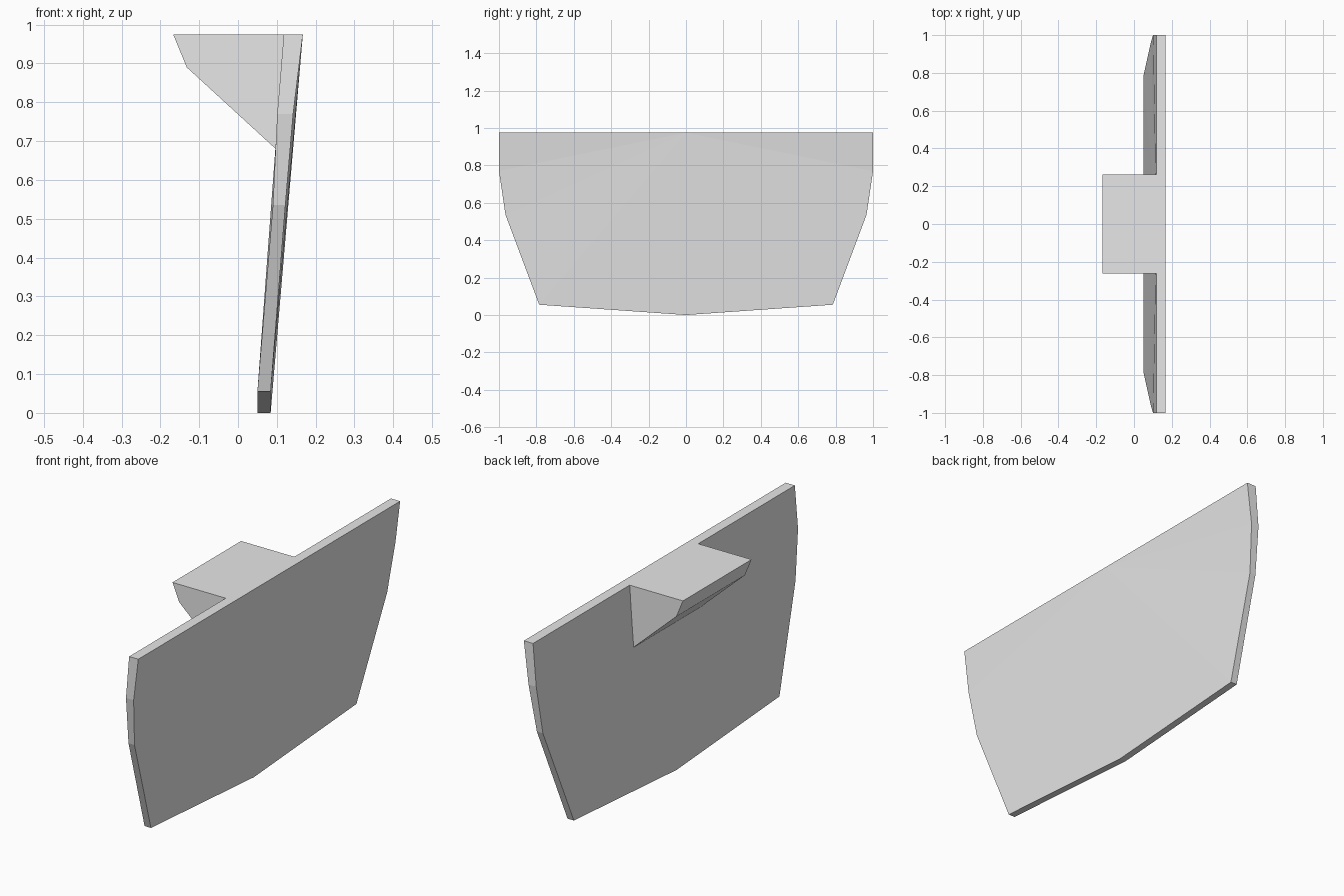
import bpy
import bmesh

cube = bpy.data.objects.get("Cube")
if cube:
    bpy.data.objects.remove(cube, do_unlink=True)

grey = bpy.data.materials.new("light_grey")
grey.use_nodes = True
colour = (0.8, 0.8, 0.8, 1)
grey.diffuse_color = colour
grey.node_tree.nodes["Principled BSDF"].inputs["Base Color"].default_value = colour


def finish(name, bm):
    bmesh.ops.recalc_face_normals(bm, faces=bm.faces)
    mesh = bpy.data.meshes.new(name)
    bm.to_mesh(mesh)
    bm.free()
    mesh.materials.append(grey)
    obj = bpy.data.objects.new(name, mesh)
    bpy.context.collection.objects.link(obj)
    return obj


# Leaning plate: half outline as (y, z, outer x, inner x), from top centre to bottom centre
half = [
    (0, 0.975, 0.167, 0.118),
    (1, 0.975, 0.167, 0.118),
    (1, 0.77, 0.142, 0.101),
    (0.965, 0.535, 0.122, 0.09),
    (0.785, 0.055, 0.084, 0.05),
    (0, 0, 0.084, 0.05),
]
outline = half + [(-y, z, a, b) for y, z, a, b in half[-2:0:-1]]
bm = bmesh.new()
outer = [bm.verts.new((a, y, z)) for y, z, a, b in outline]
inner = [bm.verts.new((b, y, z)) for y, z, a, b in outline]
count = len(outline)
for i in range(count):
    j = (i + 1) % count
    bm.faces.new((outer[i], outer[j], inner[j], inner[i]))
# Both broad faces fan out from the middle of the top edge
for ring in (outer, inner):
    for i in range(1, count - 1):
        bm.faces.new((ring[0], ring[i], ring[i + 1]))
finish("leaning_plate", bm)

# Wedge-shaped bracket on the inner side of the plate
profile = [(0.118, 0.975), (-0.167, 0.975), (-0.132, 0.89), (0.097, 0.68)]
bm = bmesh.new()
face = bm.faces.new([bm.verts.new((x, -0.262, z)) for x, z in profile])
extruded = bmesh.ops.extrude_face_region(bm, geom=[face], use_keep_orig=True)
moved = [v for v in extruded["geom"] if isinstance(v, bmesh.types.BMVert)]
bmesh.ops.translate(bm, verts=moved, vec=(0, 0.524, 0))
finish("support_bracket", bm)
